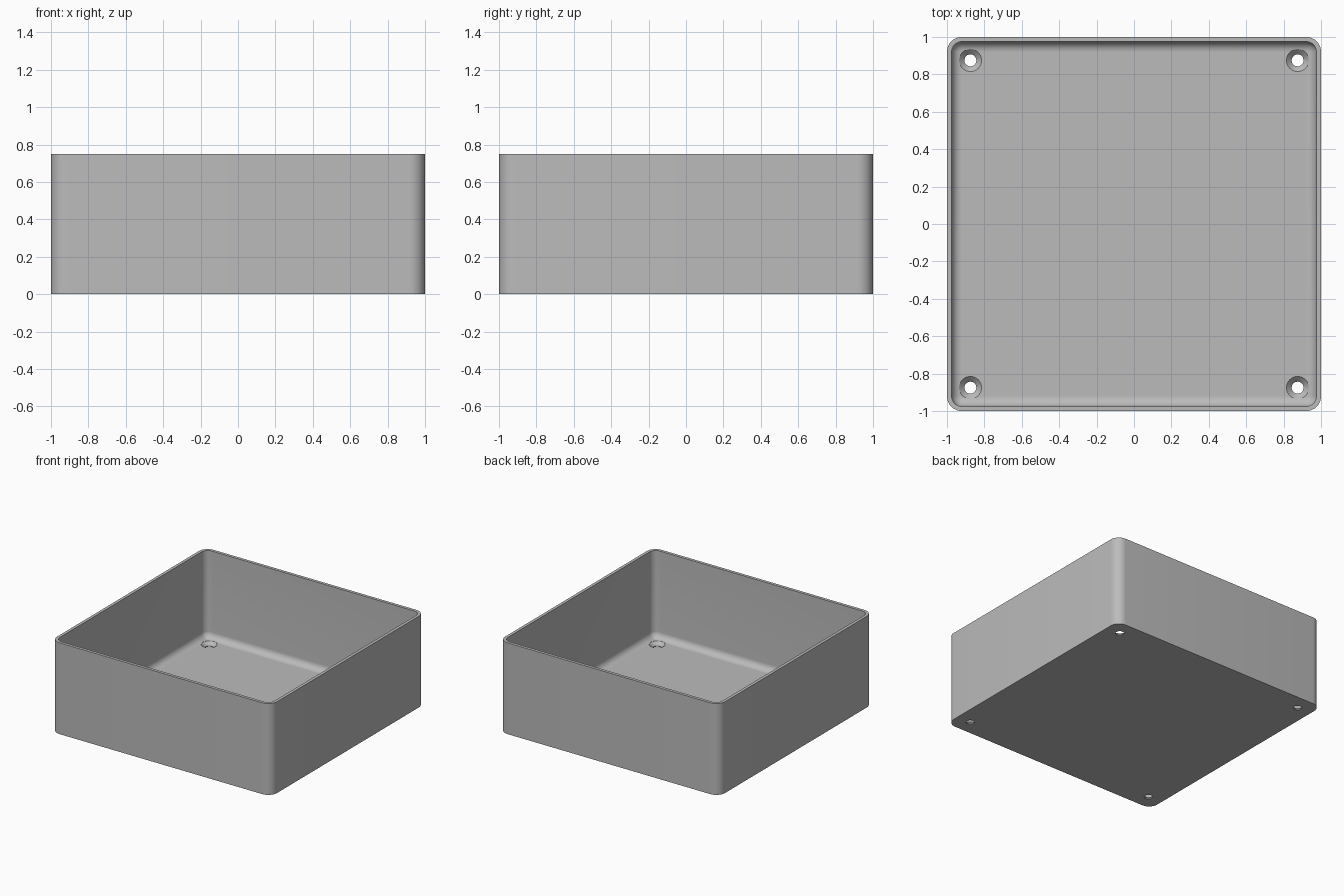
import bpy, bmesh, math
from mathutils import Matrix

cube = bpy.data.objects.get("Cube")
if cube:
    bpy.data.objects.remove(cube, do_unlink=True)

HEIGHT, WALL, FLOOR = 0.75, 0.025, 0.034
CORNER, FILLET = 0.08, 0.053
HOLE_POS, HOLE_R, SINK_R = 0.875, 0.032, 0.06
STEPS = 10

grey = bpy.data.materials.new("plain grey")
grey.use_nodes = True
colour = (0.5, 0.5, 0.5, 1)
grey.diffuse_color = colour
grey.node_tree.nodes["Principled BSDF"].inputs["Base Color"].default_value = colour


def new_object(name, bm):
    bmesh.ops.recalc_face_normals(bm, faces=bm.faces)
    mesh = bpy.data.meshes.new(name)
    bm.to_mesh(mesh)
    bm.free()
    mesh.materials.append(grey)
    obj = bpy.data.objects.new(name, mesh)
    bpy.context.collection.objects.link(obj)
    return obj


def loft(bm, rings):
    """Skin a stack of vertex rings and cap both ends."""
    for low, high in zip(rings, rings[1:]):
        for i in range(len(low)):
            j = (i + 1) % len(low)
            bm.faces.new((low[i], low[j], high[j], high[i]))
    bm.faces.new(rings[0])
    bm.faces.new(rings[-1])


def rounded_square(bm, inset, z):
    radius = CORNER - inset
    centre = 1 - CORNER
    ring = []
    for quarter in range(4):
        mid = math.radians(45 + 90 * quarter)
        cx, cy = (math.copysign(centre, f(mid)) for f in (math.cos, math.sin))
        for k in range(STEPS + 1):
            a = math.radians(90) * (quarter + k / STEPS)
            ring.append(bm.verts.new((cx + radius * math.cos(a), cy + radius * math.sin(a), z)))
    return ring


# Tray: outer wall, rim, inner wall and a rounded transition to the floor
bm = bmesh.new()
profile = [(0, 0), (0, HEIGHT), (WALL, HEIGHT)]
for k in range(STEPS + 1):
    a = math.radians(90) * k / STEPS
    profile.append((WALL + FILLET * (1 - math.cos(a)), FLOOR + FILLET * (1 - math.sin(a))))
loft(bm, [rounded_square(bm, inset, z) for inset, z in profile])
tray = new_object("tray", bm)

# Countersunk screw holes in the four corners
bm = bmesh.new()
sink_bottom = FLOOR - (SINK_R - HOLE_R)
sections = [(HOLE_R, -0.05), (HOLE_R, sink_bottom), (SINK_R, FLOOR), (SINK_R, FLOOR + 0.1)]
for sx in (-1, 1):
    for sy in (-1, 1):
        place = Matrix.Translation((sx * HOLE_POS, sy * HOLE_POS, 0))
        rings = []
        for r, z in sections:
            made = bmesh.ops.create_circle(bm, segments=32, radius=r,
                                           matrix=place @ Matrix.Translation((0, 0, z)))
            rings.append(made["verts"])
        loft(bm, rings)
cutter = new_object("screw_hole_cutter", bm)
cutter.hide_render = True

# Cut the holes and bake the result
cut = tray.modifiers.new("screw holes", 'BOOLEAN')
cut.operation = 'DIFFERENCE'
cut.solver = 'EXACT'
cut.object = cutter
bpy.ops.object.select_all(action='DESELECT')
tray.select_set(True)
bpy.context.view_layer.objects.active = tray
bpy.ops.object.modifier_apply(modifier=cut.name)
bpy.data.objects.remove(cutter, do_unlink=True)
bpy.ops.object.shade_smooth_by_angle(angle=math.radians(30))
